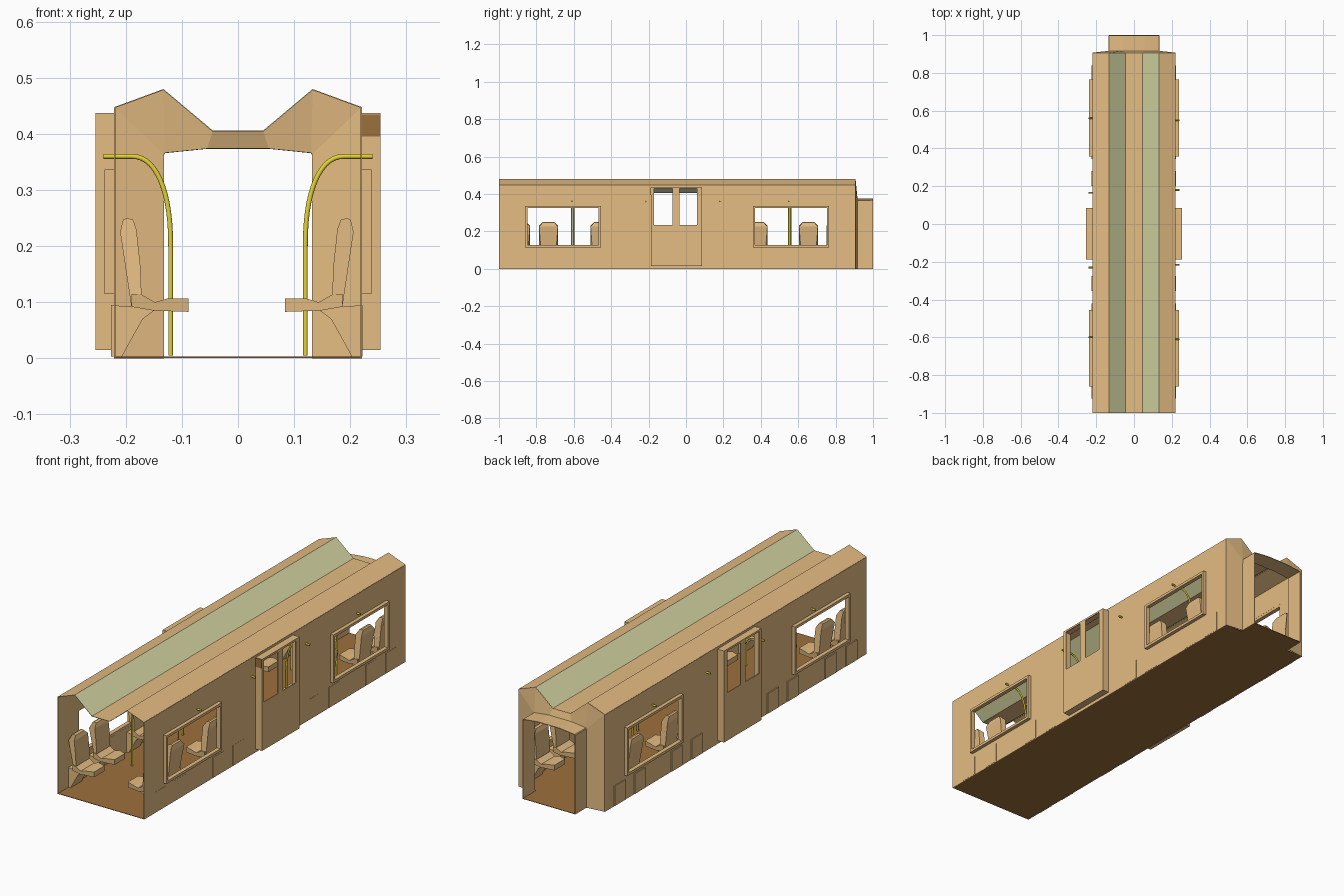
import bpy, bmesh, math

if "Cube" in bpy.data.objects:
    bpy.data.objects.remove(bpy.data.objects["Cube"])


def material(name, rgb):
    m = bpy.data.materials.new(name)
    m.diffuse_color = (*rgb, 1)
    m.use_nodes = True
    m.node_tree.nodes["Principled BSDF"].inputs["Base Color"].default_value = m.diffuse_color
    return m


TAN = material("tan body", (0.78, 0.505, 0.225))
GREEN = material("pale green roof", (0.70, 0.71, 0.385))
BROWN = material("brown floor", (0.335, 0.162, 0.045))
YELLOW = material("yellow rail", (0.78, 0.65, 0.04))


def finish(name, bm, mats, thickness=0):
    bmesh.ops.recalc_face_normals(bm, faces=bm.faces)
    me = bpy.data.meshes.new(name)
    bm.to_mesh(me)
    bm.free()
    ob = bpy.data.objects.new(name, me)
    bpy.context.collection.objects.link(ob)
    for m in mats:
        me.materials.append(m)
    if thickness:
        mod = ob.modifiers.new("thickness", 'SOLIDIFY')
        mod.thickness = thickness
        mod.offset = 0
    return ob


def panel(name, x, yr, zr, holes, thickness):
    """Upright side panel at x, with rectangular holes (y0, y1, z0, z1)."""
    ys = sorted({*yr, *[v for h in holes for v in h[:2]]})
    zs = sorted({*zr, *[v for h in holes for v in h[2:]]})
    bm = bmesh.new()
    grid = [[bm.verts.new((x, y, z)) for z in zs] for y in ys]
    for i in range(len(ys) - 1):
        for j in range(len(zs) - 1):
            cy, cz = (ys[i] + ys[i + 1]) / 2, (zs[j] + zs[j + 1]) / 2
            if not any(a < cy < b and c < cz < d for a, b, c, d in holes):
                bm.faces.new((grid[i][j], grid[i + 1][j],
                              grid[i + 1][j + 1], grid[i][j + 1]))
    loose = [v for v in bm.verts if not v.link_faces]
    bmesh.ops.delete(bm, geom=loose, context='VERTS')
    return finish(name, bm, [TAN], thickness)


def strips(name, rings, mats, thickness, green=()):
    """Open skin through a row of equal-length point rings."""
    bm = bmesh.new()
    rows = [[bm.verts.new(p) for p in r] for r in rings]
    for a, b in zip(rows, rows[1:]):
        for i in range(len(a) - 1):
            f = bm.faces.new((a[i], a[i + 1], b[i + 1], b[i]))
            f.material_index = 1 if i in green else 0
    return finish(name, bm, mats, thickness)


def prism(name, pts, y, width, mat, place=lambda x: x, taper=lambda x, z: 1):
    """Extrude an (x, z) profile along y; taper narrows chosen points."""
    bm = bmesh.new()
    a, b = [[bm.verts.new((place(x), y + s * width / 2 * taper(x, z), z))
             for x, z in pts] for s in (-1, 1)]
    bm.faces.new(a)
    bm.faces.new(b)
    n = len(pts)
    for i in range(n):
        bm.faces.new((a[i], a[(i + 1) % n], b[(i + 1) % n], b[i]))
    return finish(name, bm, [mat])


# Floor, with the narrow end passage
for name, x, y, length in (("floor", .22, -.0475, 1.905),
                           ("passage_floor", .133, .9525, .095)):
    prism(name, [(-x, .001), (x, .001), (x, .003), (-x, .003)], y, length, BROWN)

# Folded roof with two green inner slopes
half = [(.22, .447), (.133, .479), (.045, .405)]
roof = [(-x, z) for x, z in half] + [(x, z) for x, z in reversed(half)]
strips("roof", [[(x, y, z) for x, z in roof] for y in (-1, .905)],
       [TAN, GREEN], .002, green=(1, 3))

# Rear end wall folding into the end passage
outer = [(-.22, 0)] + roof + [(.22, 0)]
door_half = [(.133, 0), (.133, .364), (.131, .367), (.055, .375)]
portal = [(-x, z) for x, z in door_half] + [(x, z) for x, z in reversed(door_half)]
strips("end_wall_and_passage",
       [[(x, .905, z) for x, z in outer],
        [(x, .916, z) for x, z in portal],
        [(x, .9985, z) for x, z in portal]], [TAN], .003)

# Side walls, window frames and hollow sliding doors
windows = [(-.86, -.455, .115, .337), (.357, .765, .115, .337)]
door = (-.187, .086, .015, .437)
panes = [(-.172, -.072, .235, .428), (-.035, .06, .235, .428)]


def inset(r, d):
    return (r[0] + d, r[1] - d, r[2] + d, r[3] - d)


for s, side in ((-1, "left"), (1, "right")):
    panel(side + "_wall", s * .2195, (-1, .905), (0, .447), windows + [door], .003)
    panel(side + "_door_panel", s * .252, door[:2], door[2:], panes, .004)
    panel(side + "_door_rim", s * .2345, door[:2], door[2:], [inset(door, .004)], .031)
    for w in windows:
        panel(side + "_window_frame", s * .228, w[:2], w[2:], [inset(w, .012)], .019)

# Brown end plate at the top of the right door box
prism("door_end_plate", [(.2205, .395), (.253, .395), (.253, .435), (.2205, .435)],
      -.187, .004, BROWN)

# Seats bolted to the walls: bracket, pan and backrest
bracket = [(.226, .003), (.226, .095), (.19, .092), (.15, .085), (.17, .07), (.207, .003)]
pan = [(.088, .107), (.125, .107), (.148, .1), (.174, .115), (.19, .115),
       (.19, .092), (.15, .085), (.088, .083)]
back = [(.19, .092), (.21, .225), (.205, .247), (.198, .25), (.187, .247),
        (.181, .23), (.174, .165), (.172, .115)]
for s in (-1, 1):
    place = lambda x: s * x - (.004 if s > 0 else 0)
    for y in (-.885, -.735, -.46, -.315, .24, .385, .655, .8):
        prism("seat_bracket", bracket, y, .08, TAN, place)
        prism("seat_pan", pan, y, .1, TAN, place,
              lambda x, z: .75 if x < .1 else 1)
        prism("seat_back", back, y, .1, TAN, place,
              lambda x, z: .62 if z > .24 else (.8 if z < .1 else 1))

# Curved grab rails from wall to floor
arc = [(.19 - .07 * math.sin(t) ** .88, .2 + .16 * math.cos(t) ** .88)
       for t in (math.pi / 2 * i / 14 for i in range(14))] + [(.12, .2)]
path = [(.24, .36)] + arc + [(.12, .005)]
for s, spots in ((-1, (-.6, -.23, .165, .56)), (1, (-.61, -.215, .18, .55))):
    for y in spots:
        cu = bpy.data.curves.new("grab_rail", 'CURVE')
        cu.dimensions = '3D'
        cu.bevel_depth = .0043
        cu.bevel_resolution = 4
        cu.use_fill_caps = True
        sp = cu.splines.new('POLY')
        sp.points.add(len(path) - 1)
        for p, (x, z) in zip(sp.points, path):
            p.co = (s * x, y, z, 1)
        cu.materials.append(YELLOW)
        ob = bpy.data.objects.new("grab_rail", cu)
        bpy.context.collection.objects.link(ob)
        bpy.ops.object.select_all(action='DESELECT')
        ob.select_set(True)
        bpy.context.view_layer.objects.active = ob
        bpy.ops.object.convert(target='MESH')
        bpy.ops.object.shade_smooth_by_angle(angle=math.radians(50))
